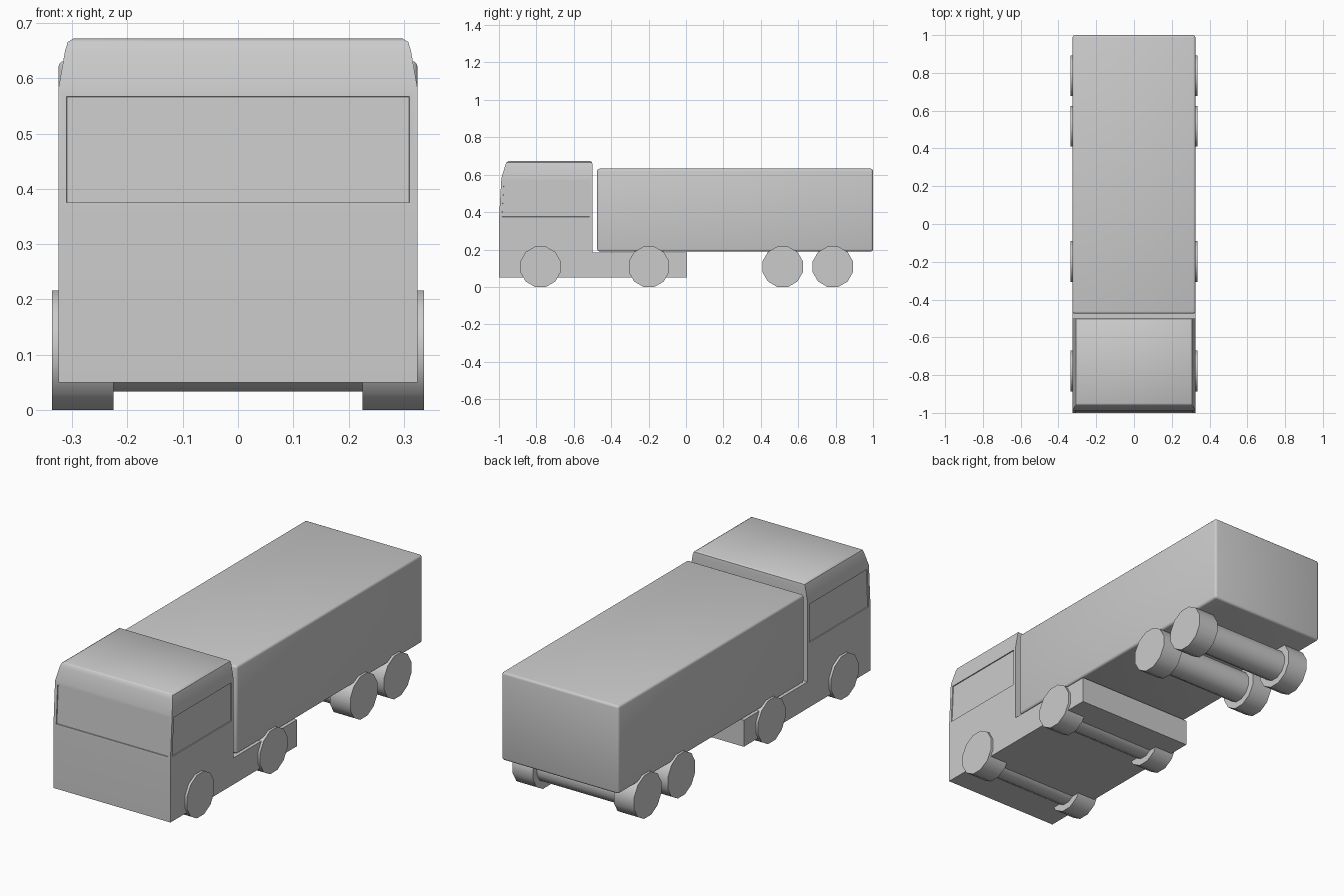
import bpy, bmesh, math
from mathutils import Matrix

if "Cube" in bpy.data.objects:
    bpy.data.objects.remove(bpy.data.objects["Cube"])


def finish(bm, name, angle=40):
    bmesh.ops.recalc_face_normals(bm, faces=bm.faces)
    mesh = bpy.data.meshes.new(name)
    bm.to_mesh(mesh)
    bm.free()
    ob = bpy.data.objects.new(name, mesh)
    bpy.context.collection.objects.link(ob)
    bpy.ops.object.select_all(action='DESELECT')
    ob.select_set(True)
    bpy.context.view_layer.objects.active = ob
    bpy.ops.object.shade_smooth_by_angle(angle=math.radians(angle))
    return ob


def box(name, hx, y0, y1, z0, z1, bevel=0):
    bm = bmesh.new()
    m = Matrix.Translation((0, (y0 + y1) / 2, (z0 + z1) / 2)) @ Matrix.Diagonal((2 * hx, y1 - y0, z1 - z0, 1))
    bmesh.ops.create_cube(bm, size=1, matrix=m)
    if bevel:
        bmesh.ops.bevel(bm, geom=bm.edges[:], offset=bevel, segments=3, profile=0.5, affect='EDGES')
    return finish(bm, name)


def cylinder_x(name, x0, x1, y, z, apothem, sides=12):
    # Lies along x with a flat side on the ground
    r = apothem / math.cos(math.pi / sides)
    bm = bmesh.new()
    m = (Matrix.Translation(((x0 + x1) / 2, y, z)) @ Matrix.Rotation(math.pi / 2, 4, 'Y')
         @ Matrix.Rotation(math.pi / sides, 4, 'Z'))
    bmesh.ops.create_cone(bm, cap_ends=True, segments=sides, radius1=r, radius2=r,
                          depth=x1 - x0, matrix=m)
    return finish(bm, name)


# Cab: stacked rectangular rings (half width, front y, back y, z)
rings = [(0.325, -1.0, -0.5, 0.05), (0.325, -1.0, -0.5, 0.36),
         (0.325, -0.987, -0.5, 0.582), (0.313, -0.966, -0.5, 0.65),
         (0.308, -0.960, -0.502, 0.666), (0.298, -0.950, -0.51, 0.672)]
bm = bmesh.new()
loops = [[bm.verts.new(p) for p in ((-hx, yf, z), (hx, yf, z), (hx, yb, z), (-hx, yb, z))]
         for hx, yf, yb, z in rings]
windows = []
for i, (a, b) in enumerate(zip(loops, loops[1:])):
    for k in range(4):
        n = (k + 1) % 4
        f = bm.faces.new((a[k], a[n], b[n], b[k]))
        if i == 1 and k != 2:
            windows.append(f)
bm.faces.new(loops[0][::-1])
bm.faces.new(loops[-1])
bmesh.ops.recalc_face_normals(bm, faces=bm.faces)
# Windscreen and side windows, slightly recessed
r = bmesh.ops.inset_individual(bm, faces=windows, thickness=0.015, use_even_offset=True)
r = bmesh.ops.inset_individual(bm, faces=windows, thickness=0.0005, depth=-0.005)
finish(bm, "cab")

# Tractor chassis behind the cab, and the trailer
box("chassis", 0.325, -0.5, 0.005, 0.05, 0.183)
box("trailer", 0.325, -0.475, 1.0, 0.19, 0.632, bevel=0.012)

# Axles and wheels
for i, y in enumerate((-0.778, -0.198, 0.517, 0.785), 1):
    cylinder_x(f"axle_{i}", -0.23, 0.23, y, 0.108, 0.075)
    for side, s in (("left", -1), ("right", 1)):
        x0, x1 = sorted((s * 0.225, s * 0.337))
        cylinder_x(f"wheel_{side}_{i}", x0, x1, y, 0.108, 0.108)
